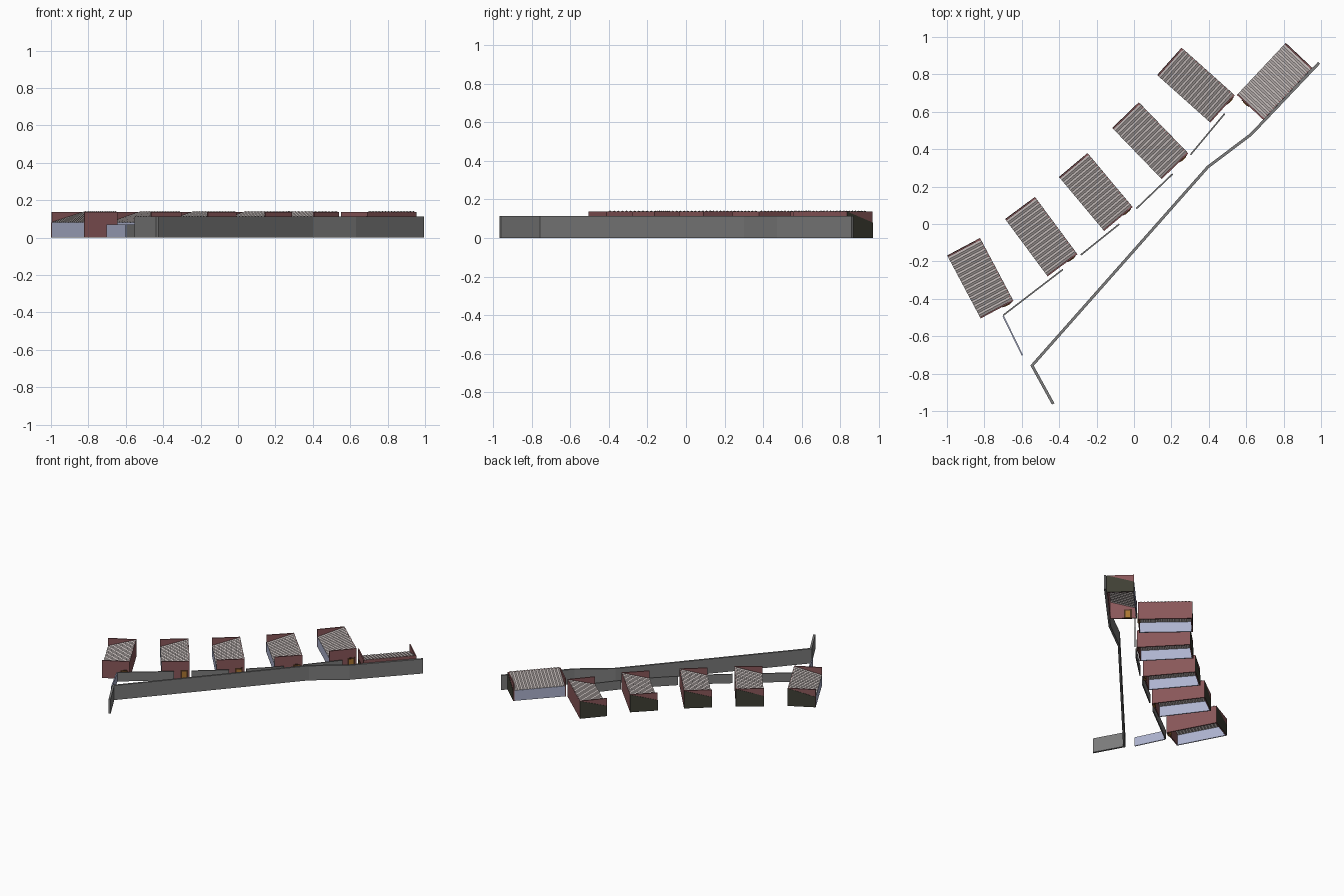
import bpy, math
from mathutils import Vector, Matrix

if "Cube" in bpy.data.objects:
    bpy.data.objects.remove(bpy.data.objects["Cube"])


def material(name, rgb):
    m = bpy.data.materials.new(name)
    m.diffuse_color = (*rgb, 1)
    m.use_nodes = True
    m.node_tree.nodes["Principled BSDF"].inputs["Base Color"].default_value = m.diffuse_color
    return m


RED = material("brick_red", (0.25, 0.095, 0.10))
BLUE = material("pale_blue_plaster", (0.42, 0.45, 0.62))
ROOF = material("roof_sheet", (0.50, 0.45, 0.44))
GREY = material("concrete_grey", (0.20, 0.20, 0.20))
DARK = material("dark_olive", (0.05, 0.05, 0.035))
FRAME = material("dark_brown", (0.07, 0.03, 0.015))
DOOR = material("orange_brown", (0.40, 0.18, 0.03))


def mesh_object(name, verts, faces, mat, matrix=Matrix()):
    me = bpy.data.meshes.new(name)
    me.from_pydata(verts, [], faces)
    me.materials.append(mat)
    ob = bpy.data.objects.new(name, me)
    bpy.context.collection.objects.link(ob)
    ob.matrix_world = matrix
    return ob


def prism(name, profile, y0, y1, mat, matrix):
    """Extrude an x-z profile (anticlockwise seen from -y) from y0 to y1."""
    n = len(profile)
    verts = [(x, y, z) for y in (y0, y1) for x, z in profile]
    faces = [tuple(range(n)), tuple(range(2 * n - 1, n - 1, -1))]
    faces += [(i, i + n, (i + 1) % n + n, (i + 1) % n) for i in range(n)]
    return mesh_object(name, verts, faces, mat, matrix)


def box(name, x0, x1, y0, y1, z0, z1, mat, matrix):
    return prism(name, [(x0, z0), (x1, z0), (x1, z1), (x0, z1)], y0, y1, mat, matrix)


def wall_path(name, points, thick, height, mat):
    """Upright wall with mitred corners along a ground path."""
    pts = [Vector(p) for p in points]
    dirs = [(b - a).normalized() for a, b in zip(pts, pts[1:])]
    verts, faces = [], []
    for i, p in enumerate(pts):
        d0, d1 = dirs[max(i - 1, 0)], dirs[min(i, len(dirs) - 1)]
        n0, n1 = Vector((-d0.y, d0.x)), Vector((-d1.y, d1.x))
        m = (n0 + n1).normalized()
        m *= thick / 2 / m.dot(n1)
        for q, z in ((p - m, 0), (p + m, 0), (p + m, height), (p - m, height)):
            verts.append((q.x, q.y, z))
    for i in range(len(pts) - 1):
        a = 4 * i
        faces += [(a + k, a + 4 + k, a + 4 + (k + 1) % 4, a + (k + 1) % 4) for k in range(4)]
    e = len(verts) - 4
    faces += [(0, 1, 2, 3), (e + 3, e + 2, e + 1, e)]
    return mesh_object(name, verts, faces, mat)


LOW, HIGH, T = 0.08, 0.137, 0.008


def house(tag, front_low, back_low, front_high, door_at):
    p, q, f = Vector(front_low), Vector(back_low), Vector(front_high)
    length, w = (q - p).length, (f - p).length
    d = (q - p).normalized()
    m = Matrix.Translation((p.x, p.y, 0)) @ Matrix.Rotation(math.atan2(-d.x, d.y), 4, 'Z')

    # Four walls, open below; both end walls rise as square parapets
    box(tag + "_low_wall", 0, T, T, length - T, 0, LOW, BLUE, m)
    box(tag + "_high_wall", w - T, w, T, length - T, 0, HIGH, RED, m)
    box(tag + "_front_wall", 0, w, 0, T, 0, HIGH, RED, m)
    box(tag + "_back_wall", 0, w, length - T, length, 0, HIGH, RED, m)

    # Dark facing on the back, up to the roof slope
    prism(tag + "_back_facing", [(0, 0), (w, 0), (w, HIGH), (0, LOW)],
          length, length + 0.002, DARK, m)

    # Corrugated sheet roof, ribs running down the slope
    n = 30
    verts, faces = [], []
    for i in range(n + 1):
        y = T + (length - 2 * T) * i / n
        dz = 0.005 * (i % 2)
        verts += [(0, y, LOW + dz), (w, y, HIGH + dz)]
    for i in range(n):
        a = 2 * i
        faces.append((a, a + 1, a + 3, a + 2))
    roof = mesh_object(tag + "_roof", verts, faces, ROOF, m)
    s = roof.modifiers.new("sheet", 'SOLIDIFY')
    s.thickness = 0.002

    # Door passing through the front wall
    c = w * door_at
    box(tag + "_door_frame", c - 0.027, c + 0.027, -0.003, T + 0.003, 0, 0.07, FRAME, m)
    box(tag + "_door", c - 0.016, c + 0.018, -0.006, T + 0.006, 0, 0.06, DOOR, m)


HOUSES = [
    ((-0.82, -0.505), (-0.998, -0.17), (-0.643, -0.415), 0.8),
    ((-0.462, -0.28), (-0.688, 0.025), (-0.302, -0.163), 0.8),
    ((-0.16, -0.037), (-0.40, 0.25), (-0.003, 0.085), 0.8),
    ((0.148, 0.24), (-0.115, 0.512), (0.295, 0.372), 0.8),
    ((0.408, 0.542), (0.125, 0.795), (0.54, 0.687), 0.8),
    ((0.55, 0.69), (0.81, 0.967), (0.692, 0.557), 0.33),
]
for i, h in enumerate(HOUSES, 1):
    house(f"house_{i}", *h)

# Tall outer boundary wall
wall_path("boundary_wall", [(0.99, 0.862), (0.625, 0.478), (0.395, 0.305),
                            (-0.545, -0.757), (-0.432, -0.962)], 0.015, 0.113, GREY)

# Low garden walls between the houses
LOW_WALLS = [((0.485, 0.59), (0.302, 0.37)), ((0.207, 0.268), (0.013, 0.083)),
             ((-0.078, 0.0), (-0.285, -0.166)), ((-0.38, -0.243), (-0.698, -0.487))]
for i, seg in enumerate(LOW_WALLS, 1):
    wall_path(f"garden_wall_{i}", seg, 0.008, 0.07, GREY)
wall_path("garden_end_wall", [(-0.70, -0.49), (-0.597, -0.702)], 0.008, 0.07, BLUE)
